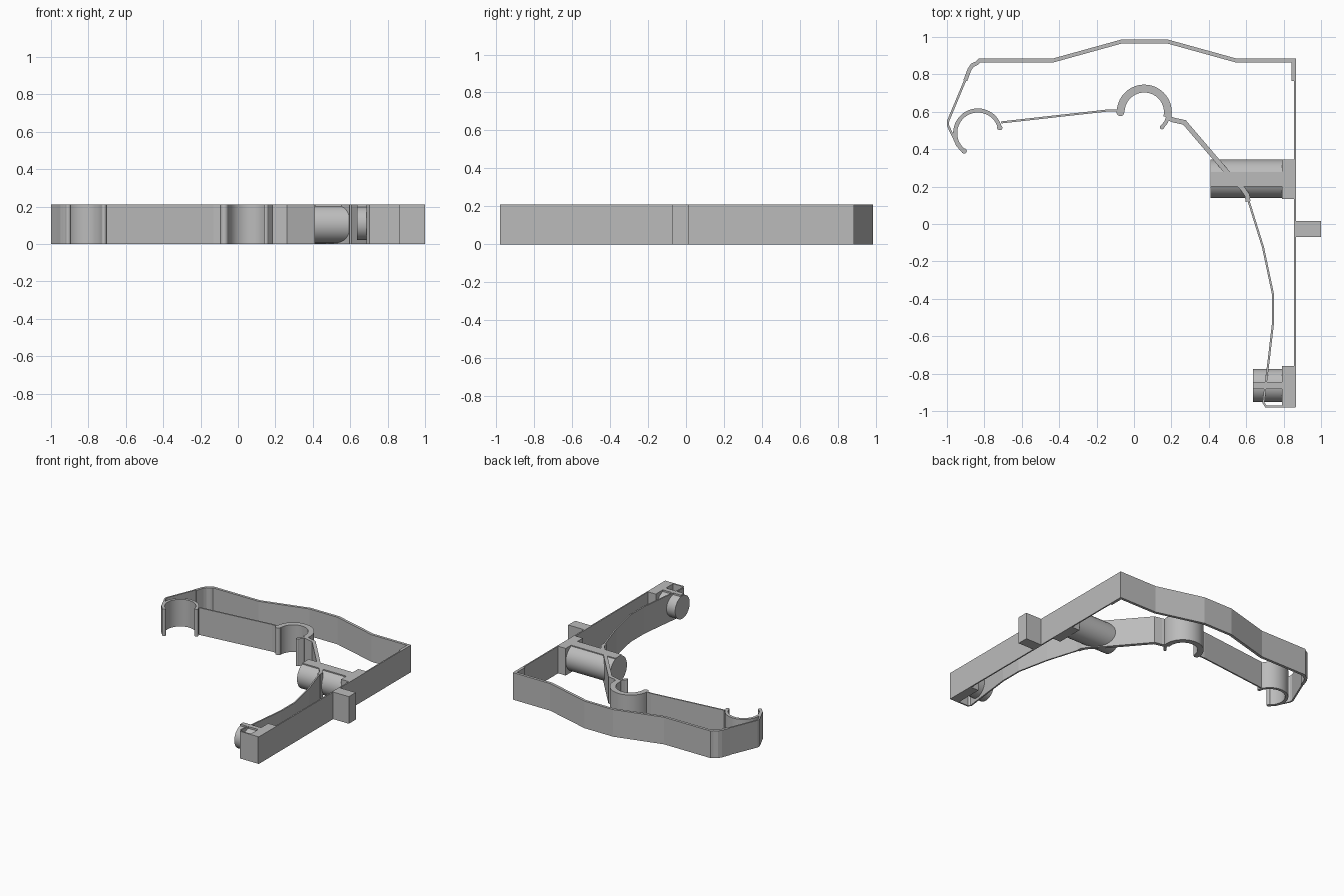
import bpy, bmesh, math
from mathutils import Vector, Matrix

cube = bpy.data.objects.get("Cube")
if cube:
    bpy.data.objects.remove(cube, do_unlink=True)

H = 0.21  # common height of every flat-cut part

grey = bpy.data.materials.new("plain grey")
grey.use_nodes = True
grey.diffuse_color = (0.5, 0.5, 0.5, 1)
grey.node_tree.nodes["Principled BSDF"].inputs["Base Color"].default_value = (0.5, 0.5, 0.5, 1)


def finish(name, bm, smooth=False):
    bmesh.ops.recalc_face_normals(bm, faces=bm.faces)
    mesh = bpy.data.meshes.new(name)
    bm.to_mesh(mesh)
    bm.free()
    mesh.materials.append(grey)
    ob = bpy.data.objects.new(name, mesh)
    bpy.context.collection.objects.link(ob)
    if smooth:
        bpy.ops.object.select_all(action='DESELECT')
        ob.select_set(True)
        bpy.context.view_layer.objects.active = ob
        bpy.ops.object.shade_smooth_by_angle(angle=math.radians(25))
    return ob


def strip(name, path, width, smooth=False):
    """Upright band of even width along a plan path, with mitred corners."""
    pts = [Vector(p) for p in path]
    dirs = [(b - a).normalized() for a, b in zip(pts, pts[1:])]
    bm = bmesh.new()
    rows = []
    for i, p in enumerate(pts):
        d0, d1 = dirs[max(i - 1, 0)], dirs[min(i, len(dirs) - 1)]
        t = (d0 + d1).normalized()
        n = Vector((-t.y, t.x)) * (width / 2 / max(t.dot(d1), 0.5))
        rows.append([bm.verts.new((q.x, q.y, z))
                     for q, z in ((p + n, 0), (p - n, 0), (p - n, H), (p + n, H))])
    for a, b in zip(rows, rows[1:]):
        for k in range(4):
            j = (k + 1) % 4
            bm.faces.new((a[k], a[j], b[j], b[k]))
    bm.faces.new(rows[0])
    bm.faces.new(rows[-1])
    return finish(name, bm, smooth)


def box(name, x0, x1, y0, y1, z0=0, z1=H):
    bm = bmesh.new()
    bmesh.ops.create_cube(bm, size=1)
    for v in bm.verts:
        v.co = ((x0 + x1) / 2 + v.co.x * (x1 - x0),
                (y0 + y1) / 2 + v.co.y * (y1 - y0),
                (z0 + z1) / 2 + v.co.z * (z1 - z0))
    return finish(name, bm)


def rod(name, start, end, r):
    a, b = Vector(start), Vector(end)
    rot = (b - a).to_track_quat('Z', 'Y').to_matrix().to_4x4()
    bm = bmesh.new()
    bmesh.ops.create_cone(bm, cap_ends=True, segments=48, radius1=r, radius2=r,
                          depth=(b - a).length, matrix=Matrix.Translation((a + b) / 2) @ rot)
    return finish(name, bm, True)


def arc(cx, cy, r, a0, a1, n=36):
    angles = [math.radians(a0 + (a1 - a0) * i / n) for i in range(n + 1)]
    return [(cx + r * math.cos(a), cy + r * math.sin(a)) for a in angles]


def bead(name, p, r):
    rod(name, (*p, 0), (*p, H), r)


# Outer frame: long thin wall, thick corner, bent top beam
box("side_wall", 0.855, 0.865, -0.978, 0.885)
box("corner_thickening", 0.843, 0.865, 0.765, 0.885)
strip("top_beam", [(0.864, 0.875), (0.543, 0.875), (0.178, 0.976), (-0.065, 0.976),
                   (-0.43, 0.875), (-0.825, 0.875), (-0.84, 0.86), (-0.865, 0.848),
                   (-0.88, 0.825), (-0.902, 0.767)], 0.021)
strip("end_spring", [(-0.9, 0.775), (-0.994, 0.55), (-0.994, 0.525), (-0.965, 0.465),
                     (-0.945, 0.42), (-0.905, 0.385)], 0.012)

# Small clip
small_arc = arc(-0.835, 0.486, 0.121, 14, 232)
strip("small_clip", small_arc, 0.022, True)
bead("small_clip_inner_end", small_arc[0], 0.014)
bead("small_clip_outer_end", (-0.908, 0.39), 0.014)

# Link between the clips
strip("clip_link", [(-0.71, 0.543), (-0.13, 0.608), (-0.08, 0.606)], 0.011)

# Large clip with its curled lip
large_arc = arc(0.055, 0.598, 0.126, 180, -12)
strip("large_clip", large_arc, 0.042, True)
bead("large_clip_end", (-0.073, 0.598), 0.021)
strip("large_clip_lip", [(0.182, 0.575), (0.172, 0.545), (0.15, 0.518)], 0.02)
bead("large_clip_lip_end", (0.15, 0.518), 0.012)

# Lever arm and bowed leaf spring
strip("lever_arm", [(0.18, 0.567), (0.215, 0.555), (0.27, 0.543), (0.505, 0.268),
                    (0.58, 0.19), (0.605, 0.155), (0.61, 0.12)], 0.026)
strip("leaf_spring", [(0.595, 0.18), (0.69, -0.125), (0.742, -0.37), (0.742, -0.54),
                      (0.72, -0.73), (0.692, -0.955), (0.705, -0.975), (0.86, -0.975)], 0.011)

# Mounting blocks, round posts and their flat top ribs
box("upper_block", 0.79, 0.864, 0.135, 0.345)
rod("upper_post", (0.41, 0.241, 0.107), (0.795, 0.241, 0.107), 0.103)
box("upper_rib", 0.411, 0.795, 0.2, 0.278, 0.107)
box("lower_block", 0.79, 0.864, -0.98, -0.758)
rod("lower_post", (0.635, -0.863, 0.11), (0.795, -0.863, 0.11), 0.089)
box("lower_rib", 0.636, 0.795, -0.882, -0.845, 0.11)

# Outer tab
box("outer_tab", 0.86, 1.0, -0.07, 0.015)
